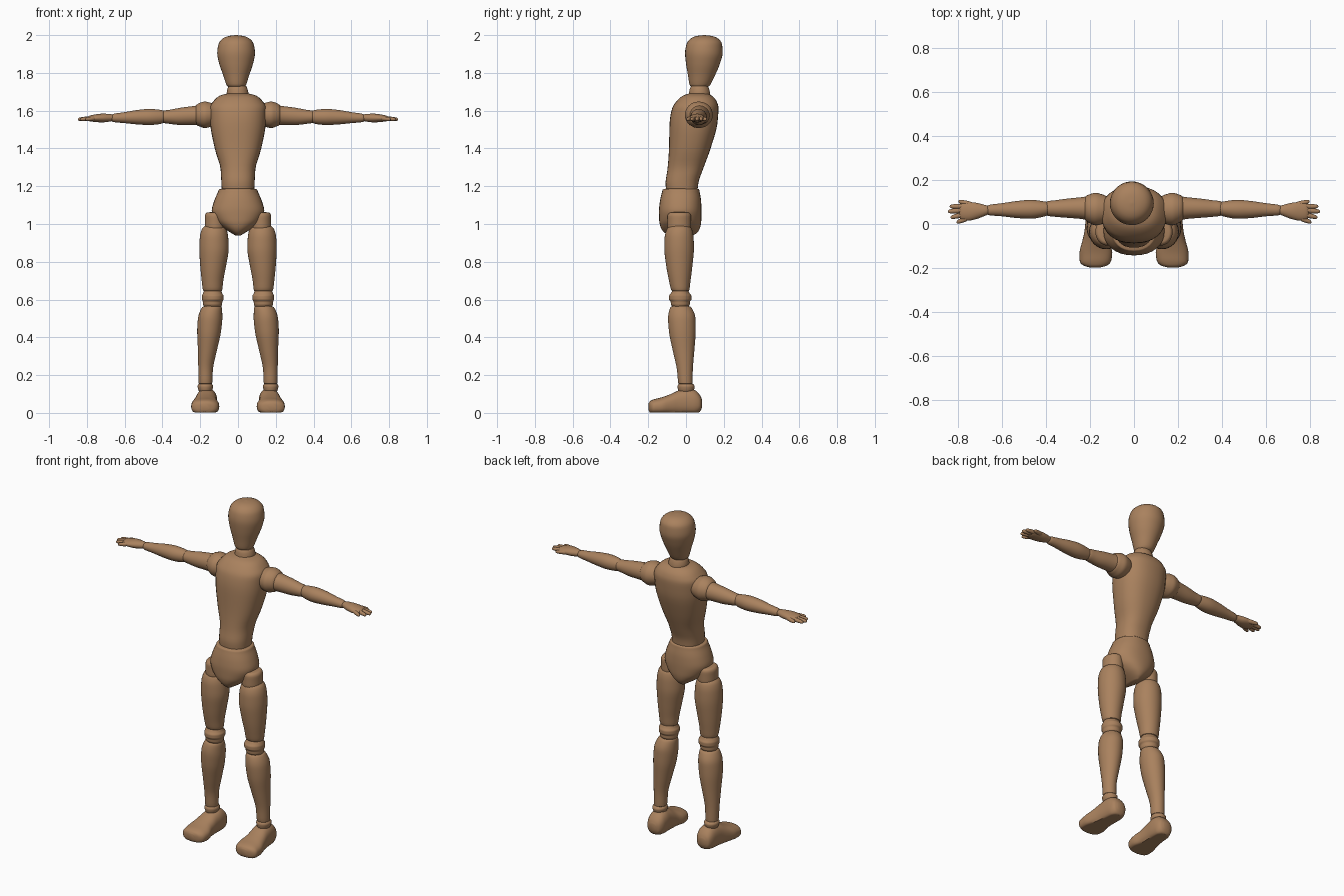
import bpy, bmesh, math
from mathutils import Vector

wood = bpy.data.materials.new("wood brown")
wood.diffuse_color = (0.40, 0.222, 0.112, 1)


def smooth_rows(rows, steps):
    """Monotone cubic interpolation through the section rows."""
    n, out = len(rows), []

    def tangent(i, k):
        if i == 0:
            return rows[1][k] - rows[0][k]
        if i == n - 1:
            return rows[-1][k] - rows[-2][k]
        a, b = rows[i][k] - rows[i - 1][k], rows[i + 1][k] - rows[i][k]
        return 0 if a * b <= 0 else 2 * a * b / (a + b)

    for i in range(n - 1):
        for s in range(steps):
            t = s / steps
            h = (2*t**3 - 3*t*t + 1, t**3 - 2*t*t + t, 3*t*t - 2*t**3, t**3 - t*t)
            out.append([h[0] * rows[i][k] + h[1] * tangent(i, k) + h[2] * rows[i + 1][k]
                        + h[3] * tangent(i + 1, k) for k in range(5)])
    return out + [list(rows[-1])]


def loft(name, axis, rows, side=1, power=2.0, sides=32, steps=4, floor=None):
    """Skin through sections (position, min a, max a, min b, max b) along an axis."""
    bm = bmesh.new()
    rings = []
    for p, a0, a1, b0, b1 in smooth_rows(rows, steps):
        ring = []
        for i in range(sides):
            ang = 2 * math.pi * i / sides
            c, s = math.cos(ang), math.sin(ang)
            a = (a0 + a1) / 2 + (a1 - a0) / 2 * math.copysign(abs(c) ** (2 / power), c)
            b = (b0 + b1) / 2 + (b1 - b0) / 2 * math.copysign(abs(s) ** (2 / power), s)
            co = {"x": (p, a, b), "y": (a, p, b), "z": (a, b, p)}[axis]
            z = co[2] if floor is None else max(co[2], floor)
            ring.append(bm.verts.new((side * co[0], co[1], z)))
        rings.append(ring)
    for r, q in zip(rings, rings[1:]):
        for i in range(sides):
            j = (i + 1) % sides
            bm.faces.new((r[i], r[j], q[j], q[i]))
    bm.faces.new(rings[0])
    bm.faces.new(rings[-1])
    bmesh.ops.recalc_face_normals(bm, faces=bm.faces)
    mesh = bpy.data.meshes.new(name)
    bm.to_mesh(mesh)
    bm.free()
    obj = bpy.data.objects.new(name, mesh)
    bpy.context.collection.objects.link(obj)
    mesh.materials.append(wood)
    bpy.ops.object.select_all(action='DESELECT')
    obj.select_set(True)
    bpy.context.view_layer.objects.active = obj
    bpy.ops.object.shade_smooth_by_angle(angle=math.radians(40))
    return obj


# Head and neck
loft("head", "z", [
    (1.725, -.05, .035, .03, .115), (1.735, -.06, .042, .02, .127),
    (1.79, -.079, .06, .01, .155), (1.85, -.1, .08, .0, .18),
    (1.905, -.11, .09, -.005, .194), (1.955, -.102, .082, .004, .19),
    (1.985, -.076, .056, .03, .165), (1.996, -.045, .025, .06, .135),
    (2.0, -.012, -.008, .094, .098)])
loft("neck", "z", [
    (1.66, -.06, .055, .01, .13), (1.69, -.06, .055, .015, .128),
    (1.715, -.056, .05, .02, .122), (1.73, -.05, .044, .028, .115)])

# Torso and pelvis
loft("torso", "z", [
    (1.17, -.085, .085, -.105, .06), (1.22, -.088, .088, -.108, .066),
    (1.29, -.092, .092, -.098, .09), (1.4, -.123, .123, -.09, .13),
    (1.53, -.147, .147, -.087, .166), (1.61, -.15, .15, -.074, .172),
    (1.65, -.13, .13, -.05, .162), (1.68, -.095, .095, -.015, .135),
    (1.692, -.05, .05, .02, .11)], power=2.3)
loft("pelvis", "z", [
    (.938, -.012, .012, -.085, .035), (.955, -.04, .04, -.115, .06),
    (.985, -.085, .085, -.135, .076), (1.02, -.12, .12, -.142, .081),
    (1.07, -.139, .139, -.143, .082), (1.12, -.127, .127, -.138, .08),
    (1.165, -.108, .108, -.128, .073), (1.183, -.1, .1, -.122, .069),
    (1.187, -.085, .085, -.108, .06)], power=2.2)

for side, tag in ((1, "left"), (-1, "right")):
    # Legs
    loft(tag + "_hip_joint", "z", [
        (.95, .08, .17, -.085, .015), (.985, .068, .176, -.098, .027),
        (1.04, .068, .176, -.098, .027), (1.06, .08, .165, -.085, .015),
        (1.063, .1, .145, -.06, -.01)], side)
    loft(tag + "_thigh", "z", [
        (.642, .1, .17, -.06, .0), (.647, .085, .184, -.076, .016),
        (.7, .078, .192, -.09, .024), (.78, .063, .2, -.105, .034),
        (.87, .049, .205, -.115, .042), (.93, .052, .202, -.113, .04),
        (.975, .062, .19, -.1, .03), (.993, .08, .172, -.082, .012)], side)
    loft(tag + "_knee", "z", [
        (.56, .09, .178, -.07, .01), (.575, .084, .185, -.08, .02),
        (.588, .083, .186, -.081, .02), (.602, .076, .19, -.09, .029),
        (.618, .076, .19, -.09, .029), (.632, .083, .186, -.081, .02),
        (.65, .09, .178, -.07, .01)], side)
    loft(tag + "_shin", "z", [
        (.15, .15, .195, -.025, .02), (.155, .137, .208, -.04, .034),
        (.23, .133, .21, -.048, .036), (.33, .112, .212, -.07, .044),
        (.43, .09, .216, -.09, .051), (.5, .083, .212, -.095, .05),
        (.545, .084, .198, -.088, .036), (.563, .088, .185, -.078, .022),
        (.567, .1, .17, -.06, .0)], side)
    loft(tag + "_ankle", "z", [
        (.1, .145, .197, -.03, .03), (.122, .136, .21, -.042, .042),
        (.14, .132, .214, -.045, .046), (.152, .137, .208, -.04, .038),
        (.158, .15, .195, -.025, .02)], side)
    loft(tag + "_foot", "y", [
        (.085, .145, .185, .03, .07), (.075, .125, .205, .008, .092),
        (.045, .112, .217, -.01, .122), (.01, .11, .221, -.012, .13),
        (-.035, .112, .226, -.012, .12), (-.08, .11, .236, -.012, .1),
        (-.13, .099, .248, -.012, .082), (-.17, .105, .247, -.01, .072),
        (-.19, .125, .228, .0, .062), (-.198, .155, .2, .015, .05)],
        side, power=2.4, floor=.003)

    # Arms
    loft(tag + "_shoulder", "x", [
        (.11, .02, .12, 1.53, 1.63), (.145, .0, .135, 1.515, 1.642),
        (.175, -.006, .142, 1.508, 1.648), (.2, .003, .136, 1.515, 1.642),
        (.218, .014, .128, 1.523, 1.632), (.23, .03, .11, 1.54, 1.615)], side)
    loft(tag + "_upper_arm", "x", [
        (.2, .015, .128, 1.525, 1.63), (.24, .023, .122, 1.524, 1.624),
        (.3, .028, .116, 1.524, 1.616), (.36, .033, .108, 1.53, 1.605),
        (.392, .037, .104, 1.535, 1.6), (.405, .045, .096, 1.545, 1.592)], side)
    loft(tag + "_forearm", "x", [
        (.385, .042, .098, 1.54, 1.597), (.41, .034, .103, 1.53, 1.604),
        (.47, .024, .11, 1.524, 1.609), (.53, .027, .105, 1.527, 1.604),
        (.6, .035, .095, 1.534, 1.592), (.66, .04, .087, 1.54, 1.583),
        (.673, .048, .08, 1.548, 1.575)], side)
    loft(tag + "_palm", "x", [
        (.655, .047, .08, 1.548, 1.576), (.68, .037, .087, 1.542, 1.583),
        (.72, .022, .097, 1.538, 1.584), (.755, .015, .1, 1.54, 1.58),
        (.785, .02, .094, 1.544, 1.574), (.795, .03, .08, 1.55, 1.568)], side)

    # Fingers and thumb: start point, tip point, radius
    fingers = [((.75, .028), (.808, .008), .011), ((.76, .046), (.836, .03), .011),
               ((.76, .064), (.848, .057), .0115), ((.755, .08), (.84, .08), .011),
               ((.725, .085), (.8, .103), .0115)]
    for i, ((xa, ya), (xb, yb), r) in enumerate(fingers):
        rows = []
        for t, k in ((0, .6), (.3, 1.05), (.65, 1.0), (.88, .8), (.97, .5), (1, .15)):
            x, y, z = xa + (xb - xa) * t, ya + (yb - ya) * t, 1.56 - .006 * t
            rows.append((x, y - r * k, y + r * k, z - r * k, z + r * k))
        part = "_thumb" if i == 4 else "_finger_%d" % (i + 1)
        loft(tag + part, "x", rows, side, sides=14, steps=2)
